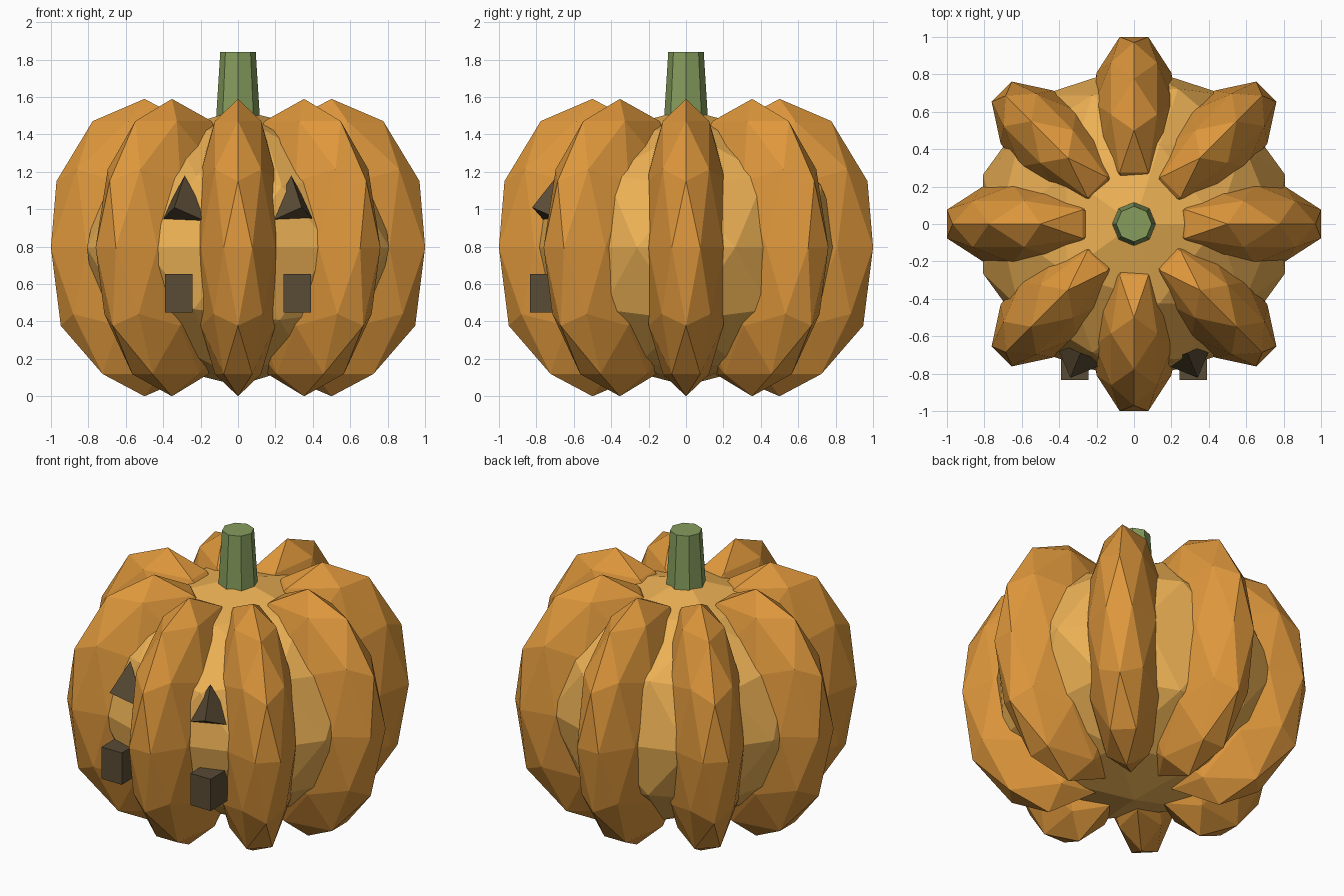
import bpy, bmesh, math
from mathutils import Matrix, Vector

if "Cube" in bpy.data.objects:
    bpy.data.objects.remove(bpy.data.objects["Cube"])


def material(name, rgb):
    m = bpy.data.materials.new(name)
    m.diffuse_color = (*rgb, 1)
    m.use_nodes = True
    m.node_tree.nodes["Principled BSDF"].inputs["Base Color"].default_value = m.diffuse_color
    return m


RIND = material("rind_orange", (0.73, 0.31, 0.045))
CORE = material("core_orange", (0.84, 0.44, 0.09))
GREEN = material("stem_green", (0.24, 0.34, 0.11))
DARK = material("carved_dark", (0.10, 0.07, 0.035))


def finish(name, bm, mat):
    mesh = bpy.data.meshes.new(name)
    bm.to_mesh(mesh)
    bm.free()
    mesh.materials.append(mat)
    ob = bpy.data.objects.new(name, mesh)
    bpy.context.collection.objects.link(ob)
    return ob


def ball(name, matrix, size, mat):
    bm = bmesh.new()
    bmesh.ops.create_icosphere(bm, subdivisions=2, radius=1,
                               matrix=matrix @ Matrix.Diagonal((*size, 1)))
    return finish(name, bm, mat)


def cone(name, matrix, sides, r1, r2, depth, mat):
    bm = bmesh.new()
    bmesh.ops.create_cone(bm, cap_ends=True, segments=sides, radius1=r1,
                          radius2=r2, depth=depth, matrix=matrix)
    return finish(name, bm, mat)


def box(name, centre, size, mat):
    bm = bmesh.new()
    bmesh.ops.create_cube(bm, size=1, matrix=Matrix.Translation(centre)
                          @ Matrix.Diagonal((*size, 1)))
    return finish(name, bm, mat)


MID = 0.795  # height of the pumpkin's middle

# Inner body
ball("core", Matrix.Translation((0, 0, MID)), (0.85, 0.85, 0.737), CORE)

# Eight bulging ribs around the body
for i in range(8):
    turn = Matrix.Rotation(i * math.pi / 4, 4, 'Z')
    ball(f"rib_{i + 1}", turn @ Matrix.Translation((0.5, 0, MID)),
         (0.526, 0.247, MID), RIND)

# Tapered stem
cone("stem", Matrix.Translation((0, 0, 1.64)), 8, 0.12, 0.095, 0.40, GREEN)

# Face: pyramid eyes pointing outward between the ribs, block teeth below
for side, label in ((-1, "left"), (1, "right")):
    a = math.radians(22.5)
    out = Vector((side * math.sin(a), -math.cos(a), 0))
    up = Vector((0, 0, 1))
    frame = Matrix((up.cross(out), up, out)).transposed().to_4x4()
    place = Matrix.Translation(out * 0.8175 + up * 1.01)
    cone(f"{label}_eye", place @ frame, 3, 0.17, 0, 0.145, DARK)
    box(f"{label}_tooth", (side * 0.317, -0.75, 0.55), (0.145, 0.17, 0.205), DARK)
